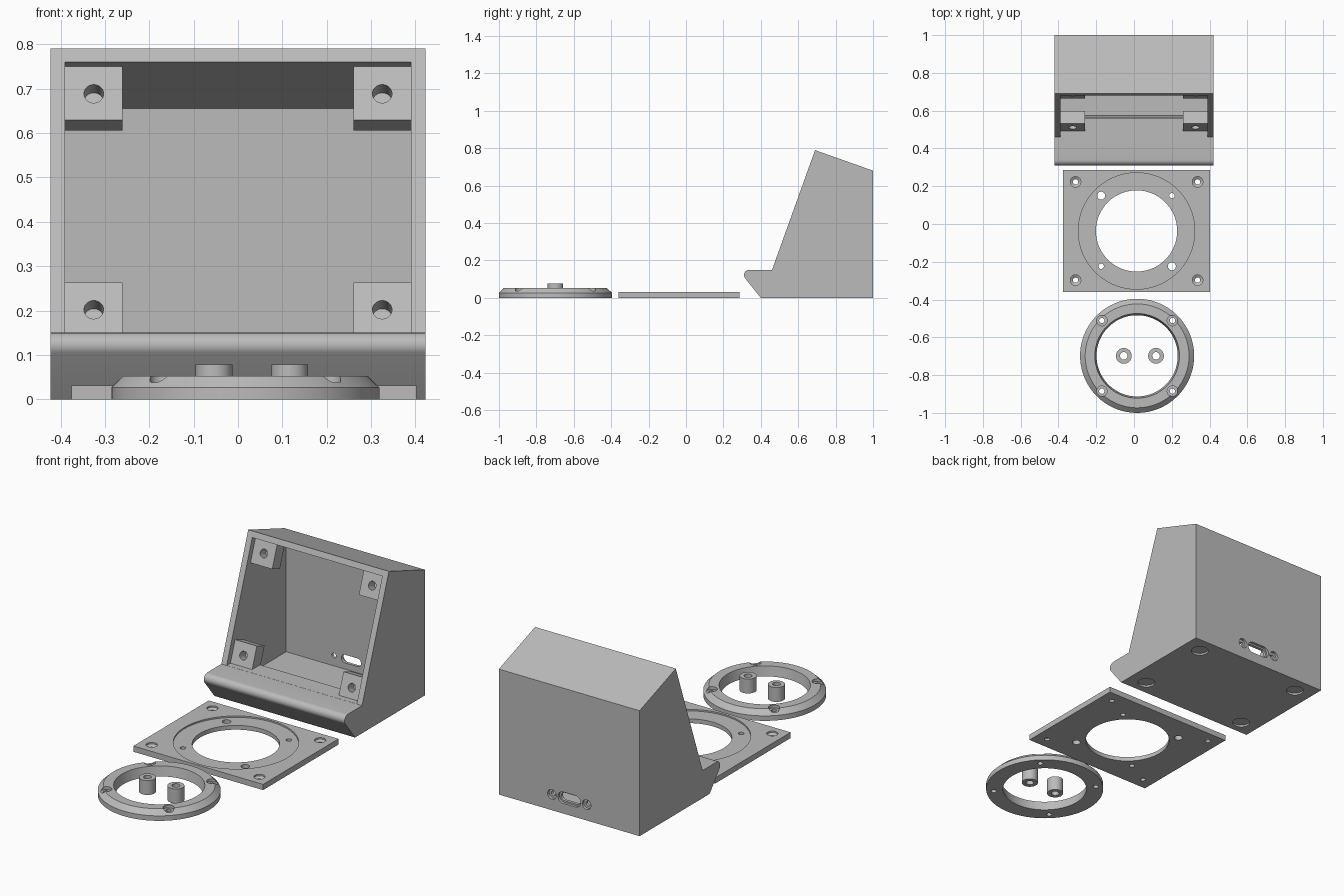
import bpy, bmesh, math
from mathutils import Matrix, Vector

if "Cube" in bpy.data.objects:
    bpy.data.objects.remove(bpy.data.objects["Cube"])

grey = bpy.data.materials.new("light_grey_plastic")
grey.use_nodes = True
GREY = (0.5, 0.5, 0.5, 1)
grey.diffuse_color = GREY
grey.node_tree.nodes["Principled BSDF"].inputs["Base Color"].default_value = GREY

at = Matrix.Translation


def lathe(bm, profile, place, sides=48, stretch=0, closed=False):
    """Turn (radius, height) points; stretch makes a slot, closed makes a ring."""
    rings = []
    for r, h in profile:
        ring = []
        for i in range(sides):
            a = 2 * math.pi * (i + 0.5) / sides
            x = r * math.cos(a) + math.copysign(stretch, math.cos(a))
            ring.append(bm.verts.new(place @ Vector((x, r * math.sin(a), h))))
        rings.append(ring)
    pairs = list(zip(rings, rings[1:]))
    if closed:
        pairs.append((rings[-1], rings[0]))
    else:
        bm.faces.new(rings[0])
        bm.faces.new(rings[-1])
    for low, high in pairs:
        for i in range(sides):
            j = (i + 1) % sides
            bm.faces.new((low[i], low[j], high[j], high[i]))


def prism(bm, outline, half_width):
    """Extrude a (y, z) outline along x."""
    ends = [[bm.verts.new((x, y, z)) for y, z in outline] for x in (-half_width, half_width)]
    for end in ends:
        bm.faces.new(end)
    for i in range(len(outline)):
        j = (i + 1) % len(outline)
        bm.faces.new((ends[0][i], ends[0][j], ends[1][j], ends[1][i]))


def box(bm, low, high, place=Matrix()):
    size = [b - a for a, b in zip(low, high)]
    mid = [(a + b) / 2 for a, b in zip(low, high)]
    bmesh.ops.create_cube(bm, size=1, matrix=place @ at(mid) @ Matrix.Diagonal((*size, 1)))


def finish(name, bm):
    bmesh.ops.recalc_face_normals(bm, faces=bm.faces)
    mesh = bpy.data.meshes.new(name)
    bm.to_mesh(mesh)
    bm.free()
    mesh.materials.append(grey)
    obj = bpy.data.objects.new(name, mesh)
    bpy.context.collection.objects.link(obj)
    return obj


def select(obj):
    bpy.ops.object.select_all(action='DESELECT')
    obj.select_set(True)
    bpy.context.view_layer.objects.active = obj


def carve(obj, bm):
    """Subtract the cutter mesh and remove it."""
    cutter = finish("cutter", bm)
    cutter.hide_render = True
    mod = obj.modifiers.new("cut", 'BOOLEAN')
    mod.operation = 'DIFFERENCE'
    mod.solver = 'EXACT'
    mod.object = cutter
    select(obj)
    bpy.ops.object.modifier_apply(modifier=mod.name)
    bpy.data.objects.remove(cutter)


def smooth(obj):
    select(obj)
    bpy.ops.object.shade_smooth_by_angle(angle=math.radians(30))


# Housing: wedge body with a rounded front lip
nose = []
for i in range(11):
    a = math.radians(90 + 128 * i / 10)
    nose.append((0.338 + 0.028 * math.cos(a), 0.122 + 0.028 * math.sin(a)))
bm = bmesh.new()
prism(bm, [(0.4, 0), (1, 0), (1, 0.68), (0.69, 0.79), (0.46, 0.15)] + nose, 0.422)
housing = finish("housing", bm)

# Hollow interior, open through the sloping front
bm = bmesh.new()
prism(bm, [(0.3, 0.1505), (0.56, 0.1505), (0.575, 0.03), (0.97, 0.03),
           (0.97, 0.655), (0.679, 0.76), (0.5, 0.824)], 0.39)
carve(housing, bm)

# Foot recesses, cable slot and its two screw holes
bm = bmesh.new()
for x in (-0.32, 0.32):
    for y in (0.48, 0.91):
        lathe(bm, [(0.044, -0.02), (0.044, 0.01)], at((x, y, 0)))
to_back = Matrix.Rotation(-math.pi / 2, 4, 'X')
lathe(bm, [(0.022, -0.1), (0.022, -0.014), (0.031, -0.014), (0.031, 0.02)],
      at((0, 1, 0.086)) @ to_back, stretch=0.037)
for x in (-0.104, 0.104):
    lathe(bm, [(0.013, -0.1), (0.013, -0.014), (0.026, -0.014), (0.026, 0.02)],
          at((x, 1, 0.086)) @ to_back)
carve(housing, bm)
smooth(housing)

# Corner posts, square to the sloping front: local y climbs it, local z points inward
up = Vector((0, 0.23, 0.64)).normalized()
inward = Vector((0, up.z, -up.y))
slope = Matrix(((1, 0, 0, 0),
                (0, up.y, inward.y, 0.46),
                (0, up.z, inward.z, 0.15),
                (0, 0, 0, 1)))
for side, x in (("right", -1), ("left", 1)):
    for level, low, high, hole in (("lower", 0, 0.131, 0.066), ("upper", 0.52, 0.66, 0.583)):
        bm = bmesh.new()
        xs = sorted((x * 0.26, x * 0.4))
        box(bm, (xs[0], low, 0.03), (xs[1], high, 0.1), slope)
        post = finish(f"{level}_{side}_post", bm)
        bm = bmesh.new()
        lathe(bm, [(0.022, 0), (0.022, 0.085)], slope @ at((x * 0.325, hole, 0)), 32)
        carve(post, bm)
        smooth(post)

# Cover plate with a large opening, ring seat and screw holes
cx, cy = 0.0135, -0.037
bm = bmesh.new()
box(bm, (cx - 0.389, cy - 0.323, 0), (cx + 0.389, cy + 0.323, 0.031))
plate = finish("cover_plate", bm)
bm = bmesh.new()
lathe(bm, [(0.215, -0.05), (0.215, 0.023), (0.308, 0.023), (0.308, 0.06)],
      at((cx, cy, 0)), 96)
for x in (-1, 1):
    for y in (-1, 1):
        lathe(bm, [(0.014, -0.05), (0.014, 0.014), (0.028, 0.023), (0.028, 0.05)],
              at((cx + x * 0.323, cy + y * 0.26, 0)), 32)
carve(plate, bm)
bm = bmesh.new()
for x in (-1, 1):
    for y in (-1, 1):
        r = 0.014 if x == y else 0.021
        lathe(bm, [(r, -0.05), (r, 0.06)], at((cx + x * 0.187, cy + y * 0.187, 0)), 32)
carve(plate, bm)
smooth(plate)

# Retaining ring with bevelled rim and counterbored holes
cx, cy = 0.0165, -0.698
bm = bmesh.new()
lathe(bm, [(0.215, 0), (0.302, 0), (0.302, 0.027), (0.275, 0.053), (0.224, 0.053)],
      at((cx, cy, 0)), 96, closed=True)
ring = finish("retaining_ring", bm)
bm = bmesh.new()
for x in (-1, 1):
    for y in (-1, 1):
        lathe(bm, [(0.014, -0.05), (0.014, 0.038), (0.028, 0.038), (0.028, 0.1)],
              at((cx + x * 0.187, cy + y * 0.187, 0)), 32)
carve(ring, bm)
smooth(ring)

# Two loose spacers inside the ring
for name, x in (("right_spacer", -0.054), ("left_spacer", 0.1165)):
    bm = bmesh.new()
    lathe(bm, [(0.02, 0), (0.0415, 0), (0.0415, 0.078), (0.02, 0.078)],
          at((x, cy, 0)), closed=True)
    smooth(finish(name, bm))
